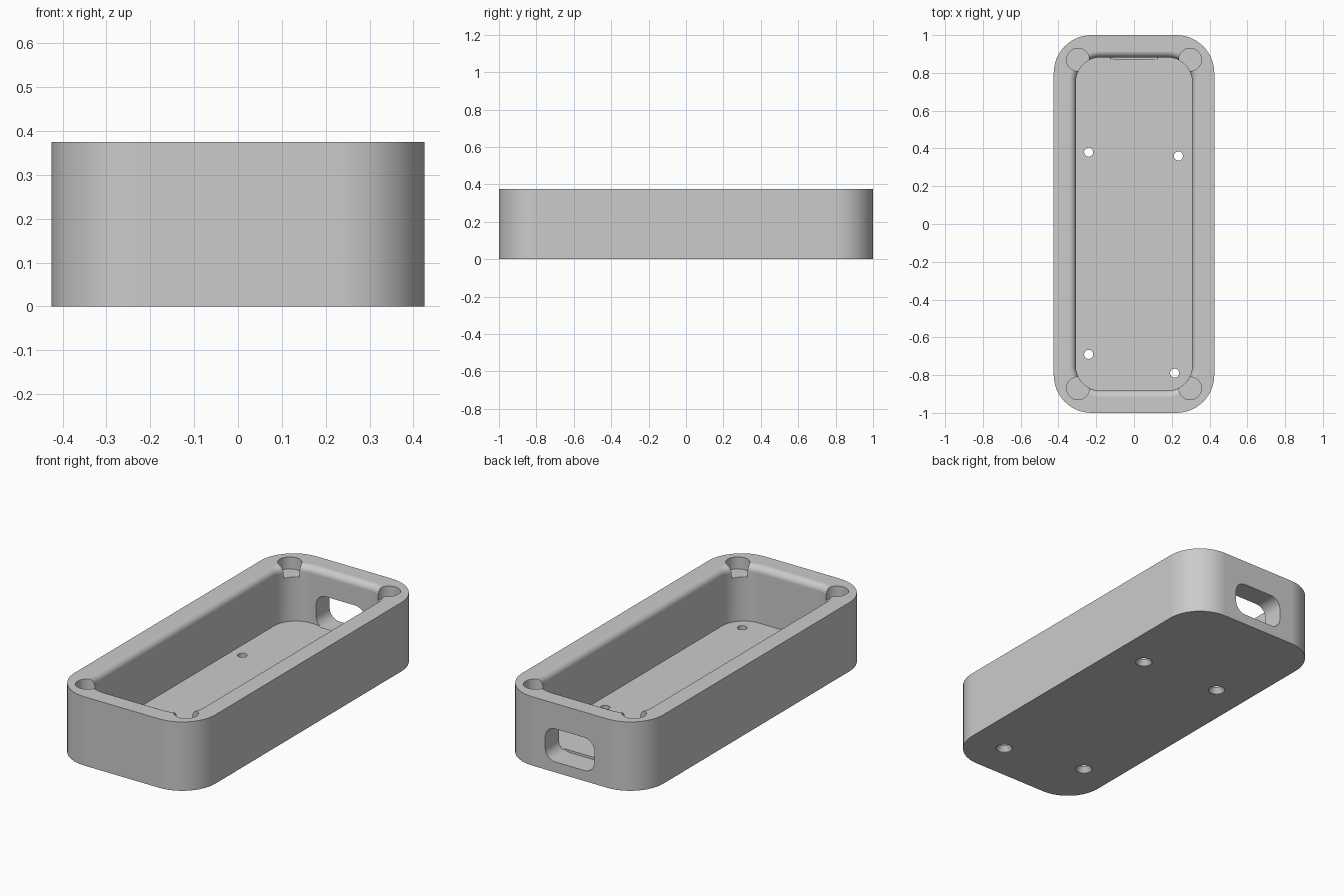
import bpy, bmesh, math
from mathutils import Matrix

cube = bpy.data.objects.get("Cube")
if cube:
    bpy.data.objects.remove(cube, do_unlink=True)

HEIGHT, FLOOR, LIP = 0.375, 0.07, 0.035

grey = bpy.data.materials.new("plain grey")
grey.use_nodes = True
grey.diffuse_color = (0.6, 0.6, 0.6, 1)
grey.node_tree.nodes["Principled BSDF"].inputs["Base Color"].default_value = (0.6, 0.6, 0.6, 1)


def outline(hx, hy, r, steps=12):
    """Rounded rectangle, or a circle when both halves equal the radius."""
    pts = []
    for q, (sx, sy) in enumerate([(1, 1), (-1, 1), (-1, -1), (1, -1)]):
        for i in range(steps + 1):
            a = math.pi / 2 * (q + i / steps)
            pts.append((sx * (hx - r) + r * math.cos(a), sy * (hy - r) + r * math.sin(a)))
    return pts


def loft(name, rings, matrix=Matrix()):
    """Closed solid through rings of (half x, half y, radius, z)."""
    bm = bmesh.new()
    loops = [[bm.verts.new((x, y, z)) for x, y in outline(hx, hy, r)]
             for hx, hy, r, z in rings]
    for low, high in zip(loops, loops[1:]):
        for i in range(len(low)):
            j = (i + 1) % len(low)
            bm.faces.new((low[i], low[j], high[j], high[i]))
    bm.faces.new(loops[0][::-1])
    bm.faces.new(loops[-1])
    bmesh.ops.remove_doubles(bm, verts=bm.verts, dist=1e-5)
    bmesh.ops.recalc_face_normals(bm, faces=bm.faces)
    bm.transform(matrix)
    mesh = bpy.data.meshes.new(name)
    bm.to_mesh(mesh)
    bm.free()
    mesh.materials.append(grey)
    obj = bpy.data.objects.new(name, mesh)
    bpy.context.collection.objects.link(obj)
    return obj


# Outer shell
tray = loft("enclosure_tray", [(0.425, 1, 0.2, 0), (0.425, 1, 0.2, HEIGHT)])

# Cavity whose mouth rolls outward into the rim
def cavity_ring(d, z):
    return (0.308 + d, 0.882 + d, 0.13 + d, z)

rings = [cavity_ring(0, FLOOR)]
for i in range(9):
    a = math.pi / 2 * i / 8
    rings.append(cavity_ring(LIP * (1 - math.cos(a)), HEIGHT - LIP + LIP * math.sin(a)))
rings.append(cavity_ring(LIP, HEIGHT + 0.1))
cutters = [loft("cavity_cutter", rings)]

# Round pockets in the rim corners
for sx in (-1, 1):
    for sy in (-1, 1):
        cutters.append(loft("corner_pocket_cutter",
                            [(0.06, 0.06, 0.06, 0.31), (0.06, 0.06, 0.06, HEIGHT + 0.1)],
                            Matrix.Translation((sx * 0.297, sy * 0.87, 0))))

# Rounded cable opening in the back wall
turn = Matrix.Translation((0, 0, 0.147)) @ Matrix.Rotation(-math.pi / 2, 4, "X")
cutters.append(loft("cable_opening_cutter",
                    [(0.148, 0.09, 0.06, 0.87), (0.148, 0.09, 0.06, 1.1)], turn))

# Countersunk screw holes through the floor
for x, y in [(-0.24, 0.38), (0.235, 0.36), (-0.24, -0.69), (0.215, -0.79)]:
    profile = [(0.043, -0.02), (0.043, 0.003), (0.024, 0.03), (0.024, 0.15)]
    cutters.append(loft("screw_hole_cutter", [(r, r, r, z) for r, z in profile],
                        Matrix.Translation((x, y, 0))))

# Cut everything out of the shell
bpy.context.view_layer.objects.active = tray
for cutter in cutters:
    cutter.hide_render = True
    mod = tray.modifiers.new("cut", "BOOLEAN")
    mod.operation = "DIFFERENCE"
    mod.solver = "EXACT"
    mod.object = cutter
    bpy.ops.object.modifier_apply(modifier=mod.name)
    bpy.data.objects.remove(cutter, do_unlink=True)

# Smooth curves, crisp edges, flat planes
bpy.ops.object.select_all(action="DESELECT")
tray.select_set(True)
bpy.ops.object.shade_smooth_by_angle(angle=math.radians(30))
weighted = tray.modifiers.new("even_normals", "WEIGHTED_NORMAL")
weighted.keep_sharp = True
